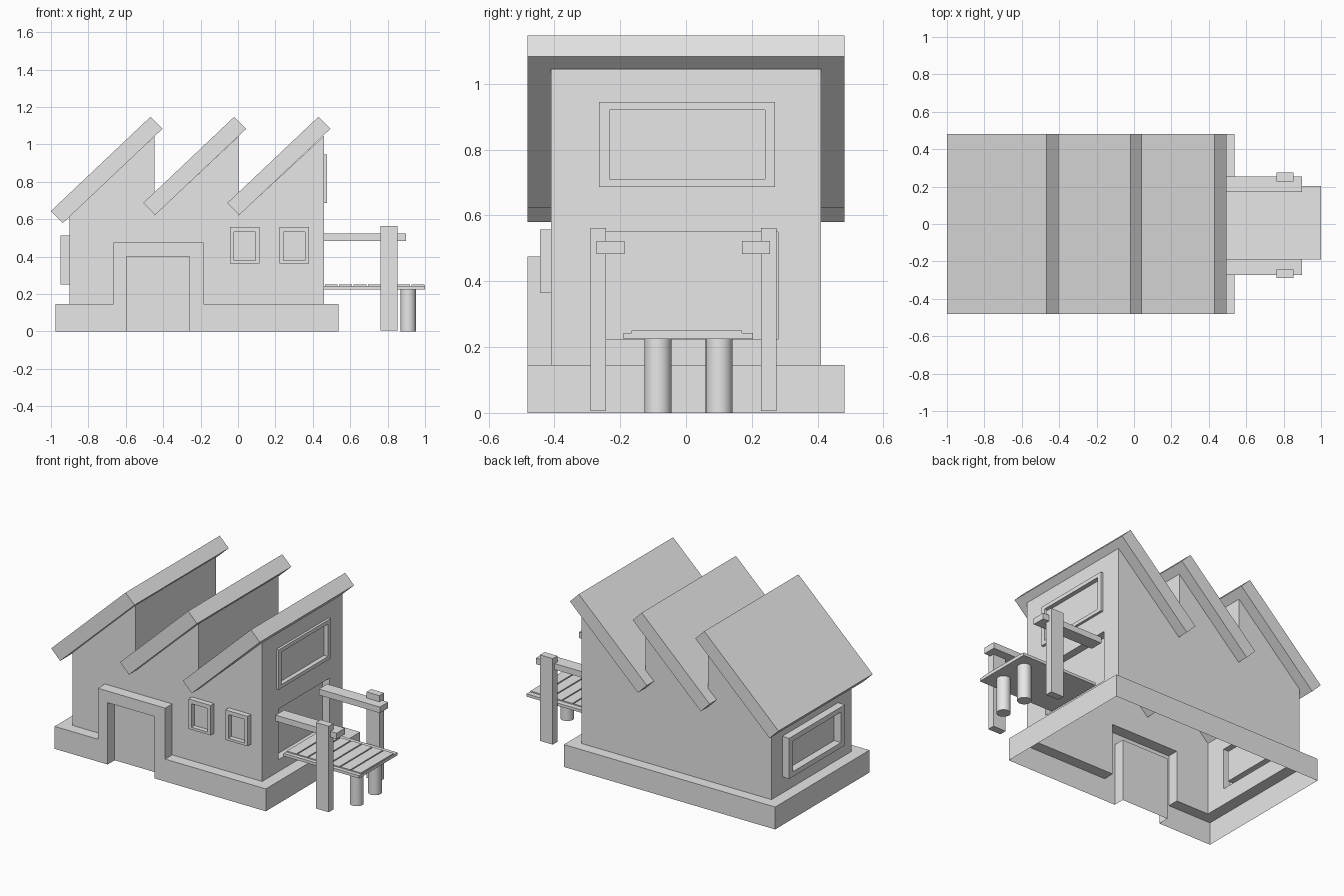
import bpy, bmesh, math
from mathutils import Vector

cube = bpy.data.objects.get("Cube")
if cube:
    bpy.data.objects.remove(cube, do_unlink=True)

grey = bpy.data.materials.new("plain_grey")
grey.use_nodes = True
grey.diffuse_color = (0.8, 0.8, 0.8, 1)
grey.node_tree.nodes["Principled BSDF"].inputs["Base Color"].default_value = (0.8, 0.8, 0.8, 1)


def finish(name, bm, closed=False):
    bmesh.ops.remove_doubles(bm, verts=bm.verts, dist=0.0005)
    if closed:
        bmesh.ops.recalc_face_normals(bm, faces=bm.faces)
    mesh = bpy.data.meshes.new(name)
    bm.to_mesh(mesh)
    bm.free()
    mesh.materials.append(grey)
    obj = bpy.data.objects.new(name, mesh)
    bpy.context.collection.objects.link(obj)
    return obj


def face(bm, points):
    return bm.faces.new([bm.verts.new(p) for p in points])


def strip(bm, path, y0, y1):
    """Sweep an open (x, z) path between two depths."""
    for (xa, za), (xb, zb) in zip(path, path[1:]):
        face(bm, [(xa, y0, za), (xb, y0, zb), (xb, y1, zb), (xa, y1, za)])


def flat(bm, outline, y):
    face(bm, [(x, y, z) for x, z in outline])


def prism(name, outline, y0, y1):
    bm = bmesh.new()
    flat(bm, outline, y0)
    flat(bm, outline, y1)
    strip(bm, outline + outline[:1], y0, y1)
    return finish(name, bm, True)


def box(name, x0, x1, y0, y1, z0, z1):
    return prism(name, [(x0, z0), (x1, z0), (x1, z1), (x0, z1)], y0, y1)


def stepped(name, origin, across, outward, steps):
    """Nested rectangles (u0, u1, z0, z1, depth) joined into a stepped panel."""
    bm = bmesh.new()
    origin, across, outward = Vector(origin), Vector(across), Vector(outward)
    rings = []
    for u0, u1, z0, z1, d in steps:
        rings.append([origin + across * u + outward * d + Vector((0, 0, z))
                      for u, z in ((u0, z0), (u1, z0), (u1, z1), (u0, z1))])
    for a, b in zip(rings, rings[1:]):
        for i in range(4):
            j = (i + 1) % 4
            face(bm, [a[i], a[j], b[j], b[i]])
    face(bm, rings[-1])
    return finish(name, bm)


# Main dimensions
LEFT, RIGHT, DEPTH = -0.90, 0.46, 0.41
BASE_L, BASE_R, BASE_D, LEDGE = -0.976, 0.537, 0.482, 0.145
porch = [(-0.666, LEDGE), (-0.666, 0.475), (-0.184, 0.475), (-0.184, LEDGE)]
door = [(-0.596, 0), (-0.596, 0.4), (-0.26, 0.4), (-0.26, 0)]

# Saw-tooth body: front, back and top skins
teeth = [(LEFT, 0.615), (-0.446, 1.043), (-0.446, 0.62), (0.003, 1.043),
         (0.003, 0.62), (RIGHT, 1.045)]
bm = bmesh.new()
flat(bm, [(LEFT, LEDGE)] + porch + [(RIGHT, LEDGE)] + teeth[::-1], -DEPTH)
flat(bm, [(LEFT, LEDGE)] + teeth + [(RIGHT, LEDGE)], DEPTH)
strip(bm, teeth, -DEPTH, DEPTH)
finish("body", bm)

# End walls with their openings
stepped("left_wall", (LEFT, 0, 0), (0, -1, 0), (-1, 0, 0), [
    (-DEPTH, DEPTH, LEDGE, 0.615, 0),
    (-0.30, 0.27, 0.25, 0.513, 0), (-0.30, 0.27, 0.25, 0.513, 0.049),
    (-0.26, 0.23, 0.283, 0.48, 0.049), (-0.26, 0.23, 0.283, 0.48, 0)])
stepped("right_wall_lower", (RIGHT, 0, 0), (0, 1, 0), (1, 0, 0), [
    (-DEPTH, DEPTH, LEDGE, 0.62, 0),
    (-0.245, 0.28, 0.223, 0.55, 0), (-0.245, 0.28, 0.223, 0.55, -0.05)])
stepped("right_wall_upper", (RIGHT, 0, 0), (0, 1, 0), (1, 0, 0), [
    (-DEPTH, DEPTH, 0.62, 1.045, 0),
    (-0.264, 0.27, 0.687, 0.945, 0), (-0.264, 0.27, 0.687, 0.945, 0.016),
    (-0.233, 0.24, 0.71, 0.92, 0.016), (-0.233, 0.24, 0.71, 0.92, -0.012)])

# Base skirt and ledge, open underneath, rising around the door
bm = bmesh.new()
flat(bm, [(BASE_L, 0), (BASE_L, LEDGE)] + porch
     + [(BASE_R, LEDGE), (BASE_R, 0)] + door[::-1], -BASE_D)
flat(bm, [(BASE_R, 0), (BASE_R, LEDGE), (BASE_L, LEDGE), (BASE_L, 0)], BASE_D)
strip(bm, [(BASE_L, 0), (BASE_L, LEDGE), (LEFT, LEDGE)], -BASE_D, BASE_D)
strip(bm, [(RIGHT, LEDGE), (BASE_R, LEDGE), (BASE_R, 0)], -BASE_D, BASE_D)
strip(bm, [(LEFT, LEDGE), (RIGHT, LEDGE)], DEPTH, BASE_D)
strip(bm, [(LEFT, LEDGE)] + porch + [(RIGHT, LEDGE)], -BASE_D, -DEPTH)
finish("base", bm)

# Recessed door
bm = bmesh.new()
strip(bm, door[::-1], -BASE_D, -DEPTH)
flat(bm, door[::-1], -DEPTH)
finish("front_door", bm)

# Front windows
for side, x in (("left", 0.30), ("right", 0.036)):
    stepped("front_window_" + side, (x, -DEPTH, 0), (1, 0, 0), (0, -1, 0), [
        (-0.079, 0.079, 0.364, 0.558, 0), (-0.079, 0.079, 0.364, 0.558, 0.034),
        (-0.058, 0.058, 0.38, 0.532, 0.034), (-0.058, 0.058, 0.38, 0.532, 0.004)])

# Sloping roof slabs
for i, (x, length) in enumerate(((-0.468, 0.734), (-0.02, 0.672), (0.43, 0.672))):
    peak, along, thick = Vector((x, 1.147)), Vector((0.725, 0.686)), Vector((0.064, -0.064))
    low = peak - along * length
    prism("roof_slab_%d" % (i + 1),
          [tuple(p) for p in (low, peak, peak + thick, low + thick)], -BASE_D, BASE_D)

# Deck with planks
box("deck", RIGHT, 1.0, -0.19, 0.203, 0.225, 0.243)
step = (1.0 - RIGHT) / 7
for i in range(7):
    x = RIGHT + i * step
    box("deck_plank_%d" % (i + 1), x + 0.004, x + step - 0.004, -0.165, 0.17, 0.243, 0.25)

# Rails, posts and round legs on both sides of the deck
for side, rail, post, leg in (("front", (-0.272, -0.187), (-0.29, -0.243), -0.085),
                              ("back", (0.17, 0.255), (0.228, 0.275), 0.101)):
    box("rail_" + side, RIGHT, 0.897, *rail, 0.483, 0.522)
    box("rail_post_" + side, 0.762, 0.853, *post, 0.005, 0.562)
    bpy.ops.mesh.primitive_cylinder_add(vertices=32, radius=0.041, depth=0.226,
                                        location=(0.91, leg, 0.113))
    cyl = bpy.context.object
    cyl.name = "deck_leg_" + side
    cyl.data.materials.append(grey)
    bpy.ops.object.shade_smooth_by_angle(angle=math.radians(40))
